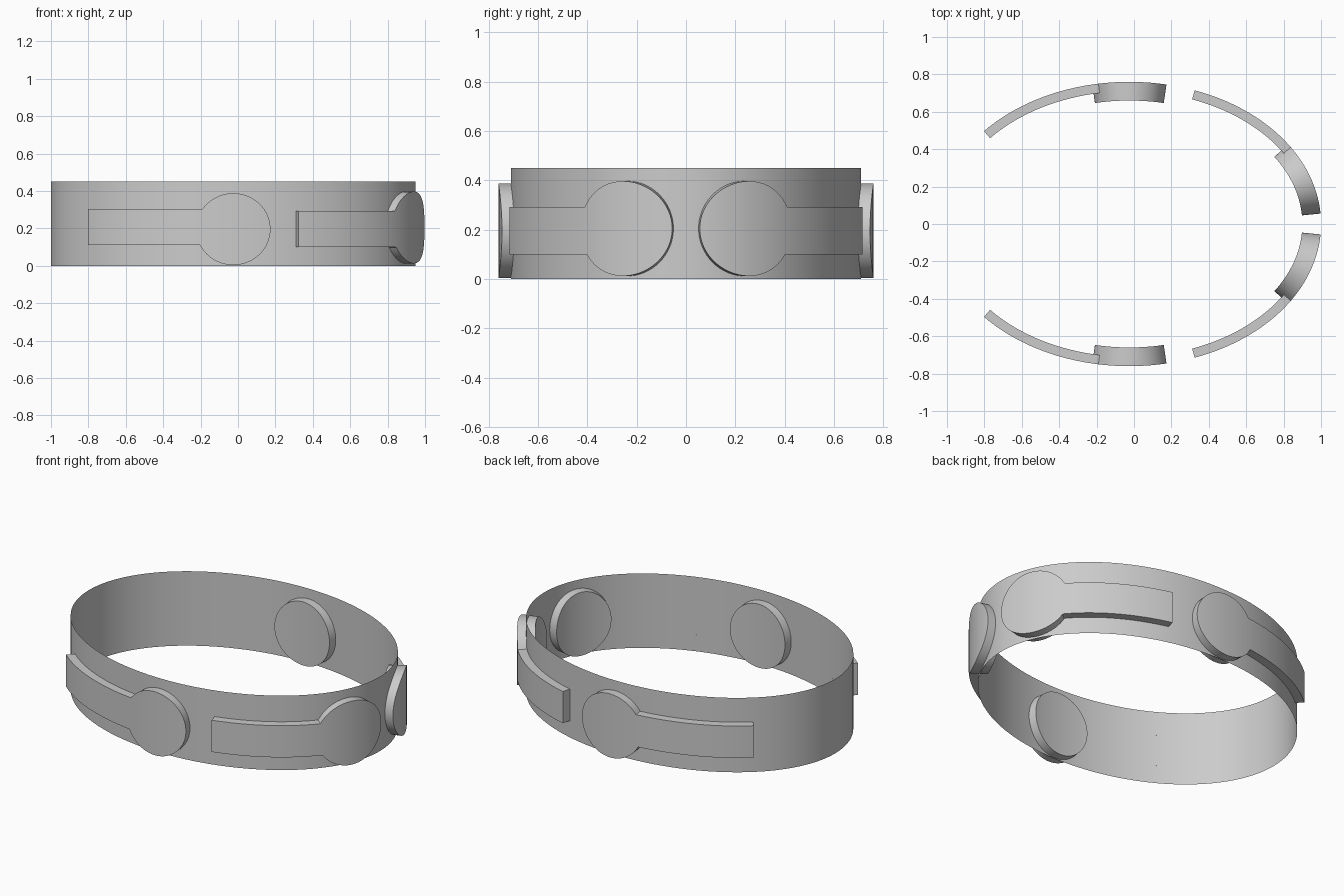
import bpy, bmesh, math

if "Cube" in bpy.data.objects:
    bpy.data.objects.remove(bpy.data.objects["Cube"], do_unlink=True)

A, B, CX = 0.975, 0.71, -0.025      # ellipse half axes and centre
HEIGHT, THICK, RADIUS = 0.45, 0.05, 0.192

grey = bpy.data.materials.new("plain grey")
grey.use_nodes = True
grey.diffuse_color = (0.6, 0.6, 0.6, 1)
grey.node_tree.nodes["Principled BSDF"].inputs["Base Color"].default_value = (0.6, 0.6, 0.6, 1)

# Arc length along the ellipse, measured from its +x end
STEPS = 2000
arc = [0.0]
for i in range(STEPS):
    t = math.pi * (i + 0.5) / STEPS
    arc.append(arc[-1] + math.hypot(A * math.sin(t), B * math.cos(t)) * math.pi / STEPS)


def arc_at(t):
    return arc[round(t / math.pi * STEPS)]


def angle_at(s):
    i = next(k for k in range(1, STEPS + 1) if arc[k] >= s)
    return math.pi * (i - 1 + (s - arc[i - 1]) / (arc[i] - arc[i - 1])) / STEPS


def on_band(t, offset, z, side=1):
    nx, ny = math.cos(t) / A, math.sin(t) / B
    n = math.hypot(nx, ny)
    x = CX + A * math.cos(t) + offset * nx / n
    y = B * math.sin(t) + offset * ny / n
    return (x, side * y, z)


def finish(name, bm):
    bmesh.ops.remove_doubles(bm, verts=bm.verts, dist=1e-5)
    bmesh.ops.recalc_face_normals(bm, faces=bm.faces)
    mesh = bpy.data.meshes.new(name)
    bm.to_mesh(mesh)
    bm.free()
    mesh.materials.append(grey)
    ob = bpy.data.objects.new(name, mesh)
    bpy.context.collection.objects.link(ob)
    bpy.ops.object.select_all(action='DESELECT')
    ob.select_set(True)
    bpy.context.view_layer.objects.active = ob
    bpy.ops.object.shade_smooth_by_angle(angle=math.radians(30))


def curved_shell(bm, columns, offset, side):
    """Raise a list of (arc, low, high) columns off the band by an offset."""
    rows = []
    for s, lo, hi in columns:
        t = angle_at(s)
        pts = [(0, lo), (offset, lo), (offset, hi), (0, hi)]
        rows.append([bm.verts.new(on_band(t, d, z, side)) for d, z in pts])
    for a, b in zip(rows, rows[1:]):
        for k in range(3):
            bm.faces.new((a[k], a[k + 1], b[k + 1], b[k]))
    _, lo, hi = columns[-1]
    if hi - lo > 0.01:
        bm.faces.new(rows[-1])


def pad(name, side, centre, end, disc_z, strap_lo, strap_hi):
    """Round pad through the band with a strap running along the outside."""
    bm = bmesh.new()
    n = 48
    disc = []
    for i in range(n + 1):
        u = math.pi * i / n
        h = RADIUS * math.sin(u)
        disc.append((centre - RADIUS * math.cos(u), disc_z - h, disc_z + h))
    curved_shell(bm, disc, -THICK, side)
    # Outer outline: disc merged with strap
    outer = []
    for s, lo, hi in disc:
        if s > centre:
            lo, hi = min(lo, strap_lo), max(hi, strap_hi)
        outer.append((s, lo, hi))
    start = outer[-1][0]
    for i in range(1, 25):
        outer.append((start + (end - start) * i / 24, strap_lo, strap_hi))
    curved_shell(bm, outer, THICK, side)
    finish(name, bm)


# Thin oval band
bm = bmesh.new()
SEG = 160
rings = [[bm.verts.new(on_band(math.tau * i / SEG, 0, z)) for i in range(SEG)] for z in (0, HEIGHT)]
for i in range(SEG):
    j = (i + 1) % SEG
    bm.faces.new((rings[0][i], rings[0][j], rings[1][j], rings[1][i]))
finish("oval_band", bm)

# Pads, mirrored front to back
middle = arc_at(math.pi / 2)
for label, side in (("front", -1), ("back", 1)):
    pad(label + "_middle_pad", side, middle, arc_at(math.radians(139.8)), 0.196, 0.11, 0.303)
    pad(label + "_left_pad", side, 0.243, arc_at(math.radians(69.8)), 0.205, 0.1, 0.292)
